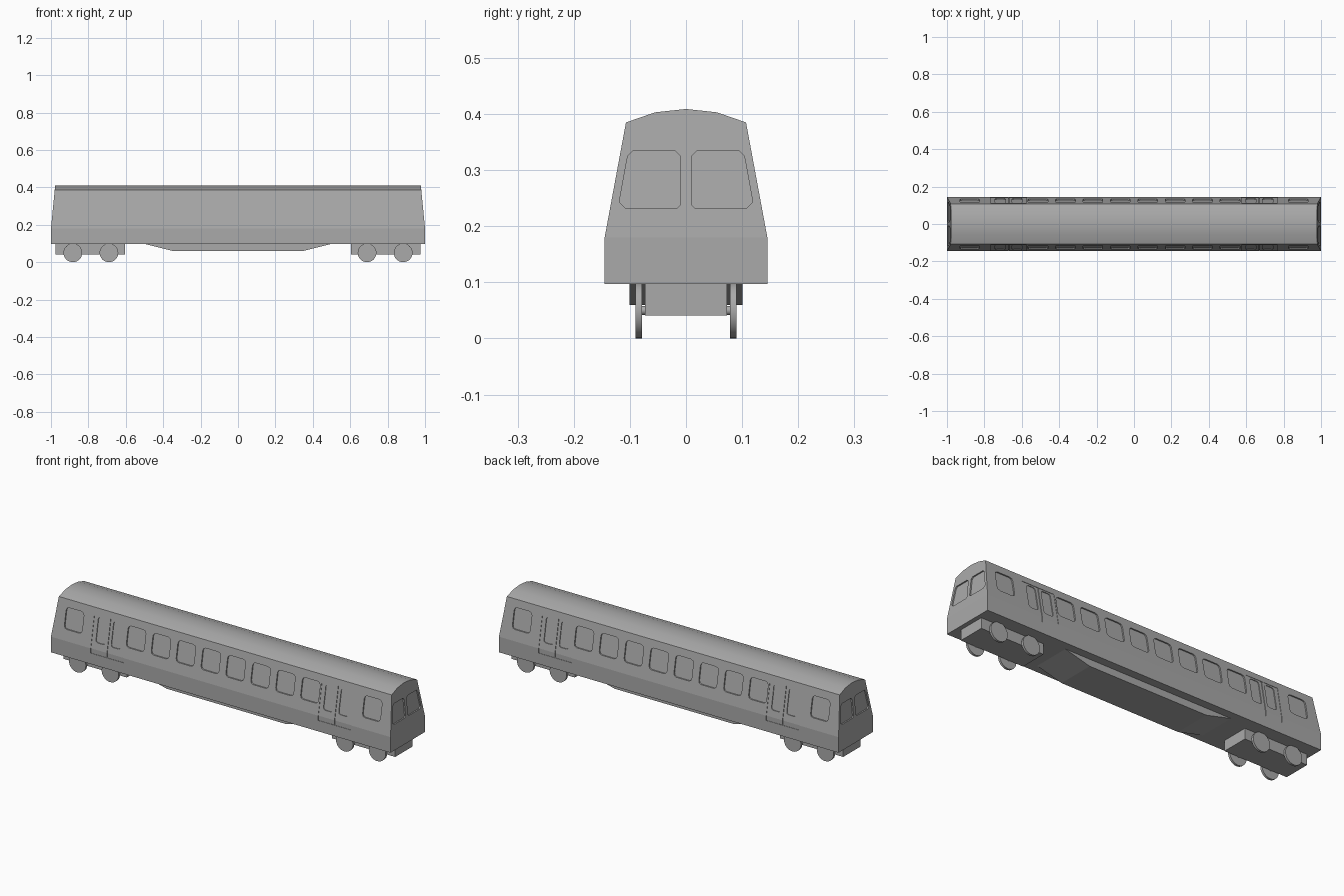
import bpy, bmesh, math
from mathutils import Matrix

if "Cube" in bpy.data.objects:
    bpy.data.objects.remove(bpy.data.objects["Cube"])

grey = bpy.data.materials.new("plain grey")
grey.diffuse_color = (0.4, 0.4, 0.4, 1)
grey.use_nodes = True
grey.node_tree.nodes["Principled BSDF"].inputs["Base Color"].default_value = grey.diffuse_color


def add_object(name, bm):
    bmesh.ops.recalc_face_normals(bm, faces=bm.faces)
    mesh = bpy.data.meshes.new(name)
    bm.to_mesh(mesh)
    bm.free()
    mesh.materials.append(grey)
    obj = bpy.data.objects.new(name, mesh)
    bpy.context.collection.objects.link(obj)
    return obj


def prism(bm, ring_a, ring_b):
    a = [bm.verts.new(p) for p in ring_a]
    b = [bm.verts.new(p) for p in ring_b]
    n = len(a)
    bm.faces.new(a)
    bm.faces.new(b[::-1])
    for i in range(n):
        j = (i + 1) % n
        bm.faces.new((a[i], b[i], b[j], a[j]))


def wall_y(z):
    """Half width of the body side at height z."""
    return 0.145 - 0.038 * max(0, z - 0.18) / 0.205


def end_x(z):
    """Half length of the body at height z."""
    return 1.0 - 0.02 * max(0, z - 0.18) / 0.205


# Body shell with leaning sides and ends and a curved roof
half = [(0.145, 0.097), (0.145, 0.18), (0.107, 0.385), (0.055, 0.403)]
section = half + [(0, 0.409)] + [(-y, z) for y, z in reversed(half)]
bm = bmesh.new()
rings = [[bm.verts.new((s * end_x(z), y, z)) for y, z in section] for s in (-1, 1)]
n = len(section)
for i in range(n):
    j = (i + 1) % n
    bm.faces.new((rings[0][i], rings[0][j], rings[1][j], rings[1][i]))
for r in rings:
    bm.faces.new((r[0], r[1], r[-2], r[-1]))
    bm.faces.new(r[1:-1])
body = add_object("body", bm)


def side_window(bm, x, w, z0, z1, depth, c=0.016):
    """Cutter with rounded corners, set parallel to both side walls."""
    pts = []
    for cx, cz, start in ((x + w / 2 - c, z1 - c, 0), (x - w / 2 + c, z1 - c, 90),
                          (x - w / 2 + c, z0 + c, 180), (x + w / 2 - c, z0 + c, 270)):
        for k in range(3):
            t = math.radians(start + 45 * k)
            pts.append((cx + c * math.cos(t), cz + c * math.sin(t)))
    for s in (-1, 1):
        prism(bm, [(px, s * (wall_y(pz) - depth), pz) for px, pz in pts],
              [(px, s * (wall_y(pz) + 0.04), pz) for px, pz in pts])


def door_cut(bm, x0, x1, z0, z1, depth):
    """Cutter that follows the bend in the side walls."""
    zs = (z0, 0.18, z1)
    prof = [(wall_y(z) - depth, z) for z in zs] + [(wall_y(z) + 0.04, z) for z in reversed(zs)]
    for s in (-1, 1):
        prism(bm, [(x0, s * y, z) for y, z in prof], [(x1, s * y, z) for y, z in prof])


def carve(bm):
    cutter = add_object("cutter", bm)
    cutter.hide_render = True
    mod = body.modifiers.new("carve", 'BOOLEAN')
    mod.operation, mod.solver, mod.object = 'DIFFERENCE', 'EXACT', cutter
    bpy.context.view_layer.objects.active = body
    bpy.ops.object.modifier_apply(modifier=mod.name)
    bpy.data.objects.remove(cutter)


# Side windows, end windows and door recesses
bm = bmesh.new()
for x in [-0.878, 0.878] + [-0.513 + 0.1466 * i for i in range(8)]:
    side_window(bm, x, 0.105, 0.237, 0.345, 0.007)
for s in (-1, 1):
    door_cut(bm, s * 0.67 - 0.096, s * 0.67 + 0.096, 0.155, 0.352, 0.002)
pane = [(0.01, 0.238), (0.016, 0.232), (0.108, 0.232), (0.119, 0.243),
        (0.104, 0.325), (0.094, 0.335), (0.02, 0.335), (0.01, 0.325)]
for sx in (-1, 1):
    for sy in (-1, 1):
        prism(bm, [(sx * (end_x(z) - 0.007), sy * y, z) for y, z in pane],
              [(sx * (end_x(z) + 0.04), sy * y, z) for y, z in pane])
carve(bm)

# Door windows and the gap between the door leaves
bm = bmesh.new()
for s in (-1, 1):
    for d in (-0.045, 0.045):
        side_window(bm, s * 0.67 + d, 0.055, 0.215, 0.343, 0.006, 0.012)
    door_cut(bm, s * 0.67 - 0.0015, s * 0.67 + 0.0015, 0.157, 0.35, 0.005)
carve(bm)

# Only the roof is smooth
body.data.materials.clear()
body.data.materials.append(grey)
for p in body.data.polygons:
    p.material_index = 0
    p.use_smooth = p.center.z > 0.387 and p.normal.z > 0.7

# Underfloor equipment box with sloping ends
bm = bmesh.new()
prof = [(-0.5, 0.098), (-0.35, 0.06), (0.35, 0.06), (0.5, 0.098)]
prism(bm, [(x, -0.101, z) for x, z in prof], [(x, 0.101, z) for x, z in prof])
add_object("underfloor_box", bm)

# Bogies, wheels and axles
for s, end in ((-1, "left"), (1, "right")):
    bm = bmesh.new()
    corners = [(-0.073, 0.041), (0.073, 0.041), (0.073, 0.098), (-0.073, 0.098)]
    prism(bm, [(s * 0.604, y, z) for y, z in corners], [(s * 0.977, y, z) for y, z in corners])
    add_object(end + "_bogie_frame", bm)
    bm = bmesh.new()
    for x in (0.69, 0.883):
        for y, r, depth in ((-0.084, 0.05, 0.012), (0.084, 0.05, 0.012), (0, 0.008, 0.16)):
            m = Matrix.Translation((s * x, y, 0.05)) @ Matrix.Rotation(math.pi / 2, 4, 'X')
            bmesh.ops.create_cone(bm, cap_ends=True, segments=32, radius1=r, radius2=r,
                                  depth=depth, matrix=m)
    wheels = add_object(end + "_wheels", bm)
    bpy.ops.object.select_all(action='DESELECT')
    wheels.select_set(True)
    bpy.context.view_layer.objects.active = wheels
    bpy.ops.object.shade_smooth_by_angle(angle=math.radians(30))
